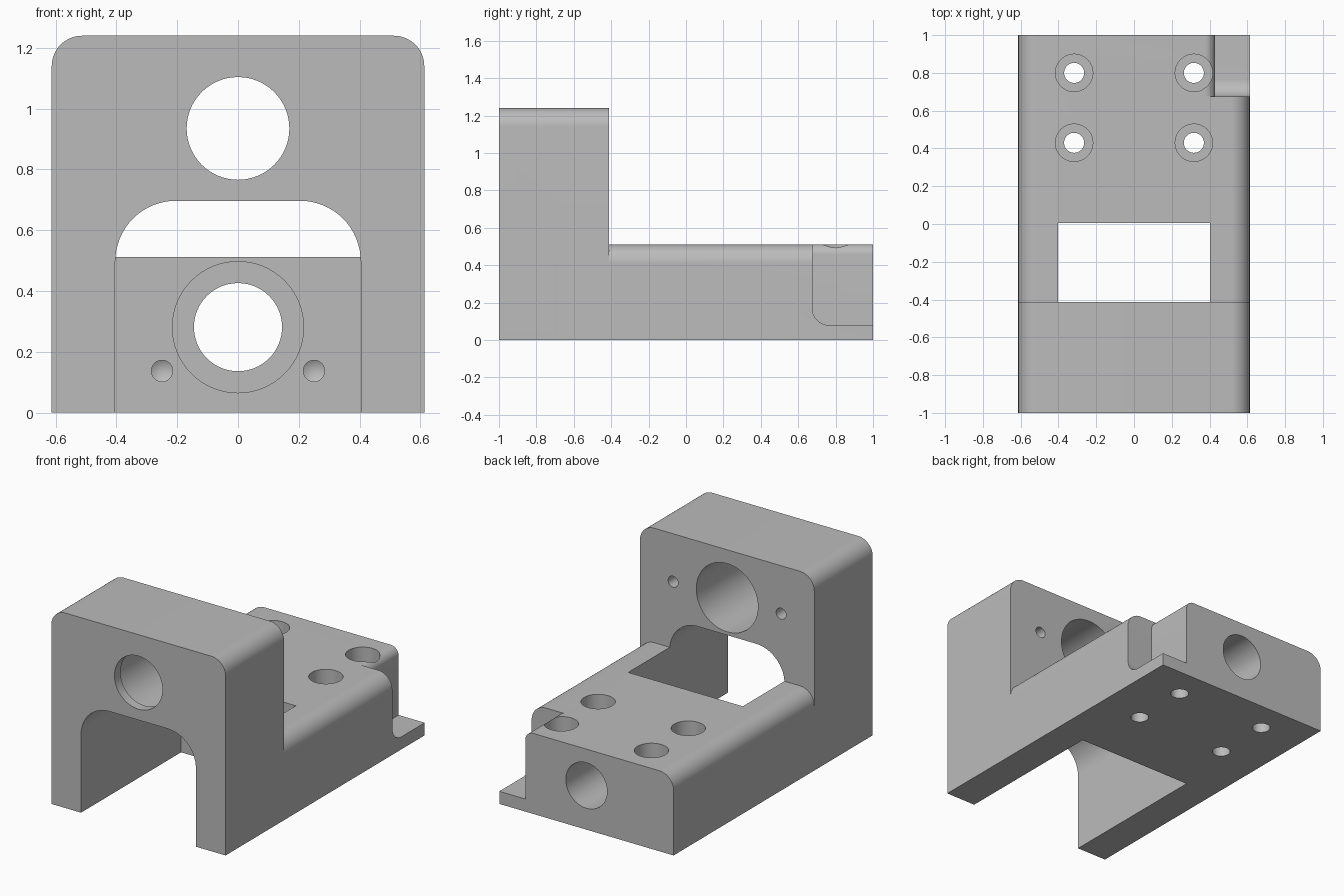
import bpy, bmesh, math
from mathutils import Matrix, Vector

cube = bpy.data.objects.get("Cube")
if cube:
    bpy.data.objects.remove(cube, do_unlink=True)

grey = bpy.data.materials.new("machined_grey")
grey.use_nodes = True
colour = (0.5, 0.5, 0.5, 1)
grey.diffuse_color = colour
grey.node_tree.nodes["Principled BSDF"].inputs["Base Color"].default_value = colour


def make_object(name, bm):
    bmesh.ops.recalc_face_normals(bm, faces=bm.faces)
    mesh = bpy.data.meshes.new(name)
    bm.to_mesh(mesh)
    bm.free()
    mesh.materials.append(grey)
    ob = bpy.data.objects.new(name, mesh)
    bpy.context.collection.objects.link(ob)
    return ob


def arc(cx, cz, r, start, end, steps=16):
    angles = [math.radians(start + (end - start) * i / steps) for i in range(steps + 1)]
    return [(cx + r * math.cos(a), cz + r * math.sin(a)) for a in angles]


def arch(half, bottom, top, r):
    """Upright outline with both upper corners rounded."""
    return ([(-half, bottom), (half, bottom)]
            + arc(half - r, top - r, r, 0, 90)
            + arc(r - half, top - r, r, 90, 180))


def extrude(name, outline, start, end, axis="Y"):
    """Extrude an (x, z) outline along y, or a (y, z) outline along x."""
    place = (lambda u, v: (u, start, v)) if axis == "Y" else (lambda u, v: (start, u, v))
    bm = bmesh.new()
    face = bm.faces.new([bm.verts.new(place(u, v)) for u, v in outline])
    moved = bmesh.ops.extrude_face_region(bm, geom=[face])["geom"]
    step = Vector((0, end - start, 0) if axis == "Y" else (end - start, 0, 0))
    bmesh.ops.translate(bm, vec=step, verts=[v for v in moved if isinstance(v, bmesh.types.BMVert)])
    return make_object(name, bm)


def drill(name, start, direction, length, r, tip=None):
    """Round cutter from start along direction; tip=0 gives a pointed end."""
    direction = Vector(direction)
    turn = direction.to_track_quat("Z", "Y").to_matrix().to_4x4()
    origin = Matrix.Translation(start) @ turn
    bm = bmesh.new()
    bmesh.ops.create_cone(bm, cap_ends=True, segments=64, radius1=r, radius2=r, depth=length,
                          matrix=origin @ Matrix.Translation((0, 0, length / 2)))
    if tip is not None:
        end = [v for v in bm.verts if (v.co - Vector(start)).dot(direction) > length - 0.001]
        bmesh.ops.delete(bm, geom=[f for f in bm.faces if len(f.verts) > 4
                                   and all(v in end for v in f.verts)], context="FACES_ONLY")
        point = bm.verts.new(Vector(start) + direction * (length + r * 0.6))
        for e in [e for e in bm.edges if e.is_boundary]:
            bm.faces.new((e.verts[0], e.verts[1], point))
    return make_object(name, bm)


def combine(target, tool, operation="DIFFERENCE"):
    mod = target.modifiers.new(tool.name, "BOOLEAN")
    mod.operation, mod.solver, mod.object = operation, "EXACT", tool
    bpy.ops.object.select_all(action="DESELECT")
    bpy.context.view_layer.objects.active = target
    target.select_set(True)
    bpy.ops.object.modifier_apply(modifier=mod.name)
    bpy.data.objects.remove(tool, do_unlink=True)


# Upright tower joined to the low base
half = 0.613
block = extrude("bearing_block", arch(half, 0, 1.24, 0.1), -1, -0.413)
combine(block, extrude("base", arch(half, 0, 0.512, 0.1), -0.7, 1), "UNION")

# Arched slot under the tower, open through the base
combine(block, extrude("slot", arch(0.404, -0.1, 0.697, 0.2), -1.1, 0.005))

# Rear corner notch with a rounded inner corner, and its rounded upper edge
notch = [(1.1, 0.08), (1.1, 0.7), (0.675, 0.7)] + arc(0.765, 0.17, 0.09, 180, 270)
combine(block, extrude("notch", notch, 0.43, 0.8, "X"))
rounding = arc(0.375, 0.457, 0.055, 90, 0, 10) + [(0.5, 0.457), (0.5, 0.6), (0.375, 0.6)]
combine(block, extrude("notch_rounding", rounding, 0.675, 1.1))

# Tower bore: narrow lip in front, wide seat from the rear
combine(block, drill("tower_bore", (0, -1.1, 0.935), (0, 1, 0), 0.5, 0.169))
combine(block, drill("tower_seat", (0, -0.3, 0.935), (0, -1, 0), 0.64, 0.217))

# Base bore: wide seat from the slot, narrow bore to the rear
combine(block, drill("base_bore", (0, 1.1, 0.281), (0, -1, 0), 0.9, 0.145))
combine(block, drill("base_seat", (0, -0.1, 0.281), (0, 1, 0), 0.6, 0.216))

for side in (-1, 1):
    # Pointed screw holes beside both bores
    combine(block, drill("tower_screw", (side * 0.38, -0.35, 0.935), (0, -1, 0), 0.3, 0.035, 0))
    combine(block, drill("base_screw", (side * 0.25, -0.05, 0.137), (0, 1, 0), 0.3, 0.035, 0))
    # Counterbored mounting holes
    for y in (0.43, 0.8):
        combine(block, drill("mount_hole", (side * 0.317, y, -0.1), (0, 0, 1), 0.8, 0.053))
        combine(block, drill("mount_head", (side * 0.317, y, 0.7), (0, 0, -1), 0.4, 0.099))

bpy.ops.object.shade_smooth_by_angle(angle=math.radians(25))
